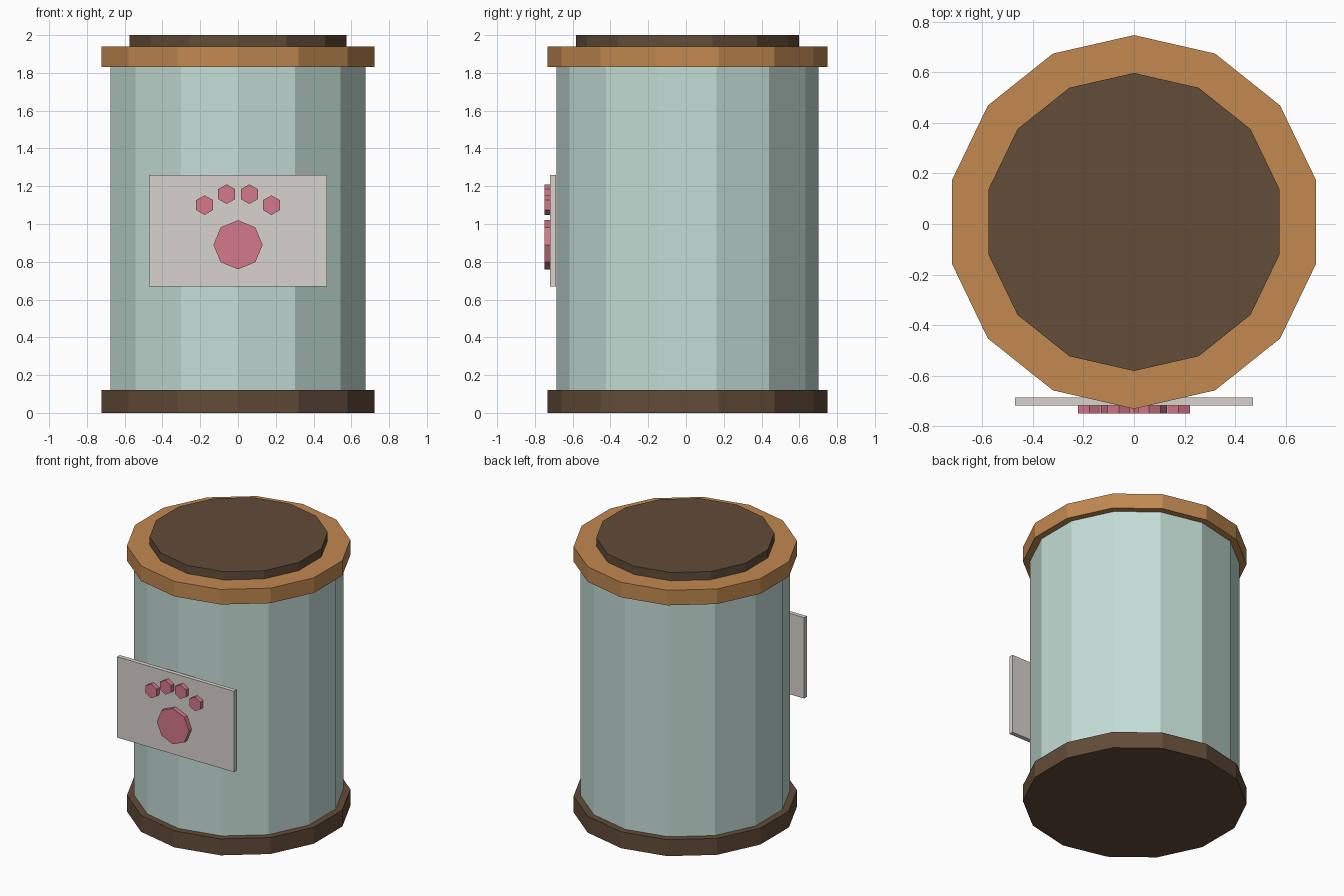
import bpy
import bmesh
from math import sin, cos, tau
from mathutils import Vector

if "Cube" in bpy.data.objects:
    bpy.data.objects.remove(bpy.data.objects["Cube"])


def material(name, srgb):
    mat = bpy.data.materials.new(name)
    mat.use_nodes = True
    colour = [((c / 255 + 0.055) / 1.055) ** 2.4 for c in srgb] + [1]
    mat.diffuse_color = colour
    mat.node_tree.nodes["Principled BSDF"].inputs["Base Color"].default_value = colour
    return mat


glaze = material("pale_green", (196, 221, 214))
tan = material("tan", (193, 137, 80))
brown = material("dark_brown", (98, 76, 56))
grey = material("warm_grey", (215, 210, 205))
pink = material("pink", (212, 120, 138))


def prism(name, outline, push, mat):
    """Extrude a flat outline along push into a closed, flat-shaded solid."""
    bm = bmesh.new()
    face = bm.faces.new([bm.verts.new(p) for p in outline])
    moved = bmesh.ops.extrude_face_region(bm, geom=[face], use_keep_orig=True)
    verts = [g for g in moved["geom"] if isinstance(g, bmesh.types.BMVert)]
    bmesh.ops.translate(bm, verts=verts, vec=push)
    bmesh.ops.recalc_face_normals(bm, faces=bm.faces[:])
    mesh = bpy.data.meshes.new(name)
    bm.to_mesh(mesh)
    bm.free()
    mesh.materials.append(mat)
    obj = bpy.data.objects.new(name, mesh)
    bpy.context.collection.objects.link(obj)
    return obj


def ring(sides, radius):
    return [(radius * sin(tau * i / sides), radius * cos(tau * i / sides))
            for i in range(sides)]


def drum(name, radius, bottom, top, mat):
    """Upright fourteen-sided disc."""
    outline = [(x, y + 0.008, bottom) for x, y in ring(14, radius)]
    prism(name, outline, Vector((0, 0, top - bottom)), mat)


def pad(name, sides, radius, x, z):
    """Small raised polygon on the front plate."""
    outline = [(x + u, -0.719, z + v) for u, v in ring(sides, radius)]
    prism(name, outline, Vector((0, -0.031, 0)), pink)


# Jar
drum("base", 0.74, 0, 0.12, brown)
drum("body", 0.693, 0.12, 1.83, glaze)
drum("rim", 0.74, 1.83, 1.94, tan)
drum("lid", 0.59, 1.94, 2, brown)

# Label plate
corners = [(-0.472, 0.67), (0.472, 0.67), (0.472, 1.26), (-0.472, 1.26)]
prism("label_plate", [(x, -0.688, z) for x, z in corners],
      Vector((0, -0.031, 0)), grey)

# Paw print
pad("paw_palm", 8, 0.13, 0, 0.89)
for side, label in ((-1, "right"), (1, "left")):
    pad(f"inner_toe_{label}", 6, 0.052, side * 0.06, 1.158)
    pad(f"outer_toe_{label}", 6, 0.052, side * 0.177, 1.1)
